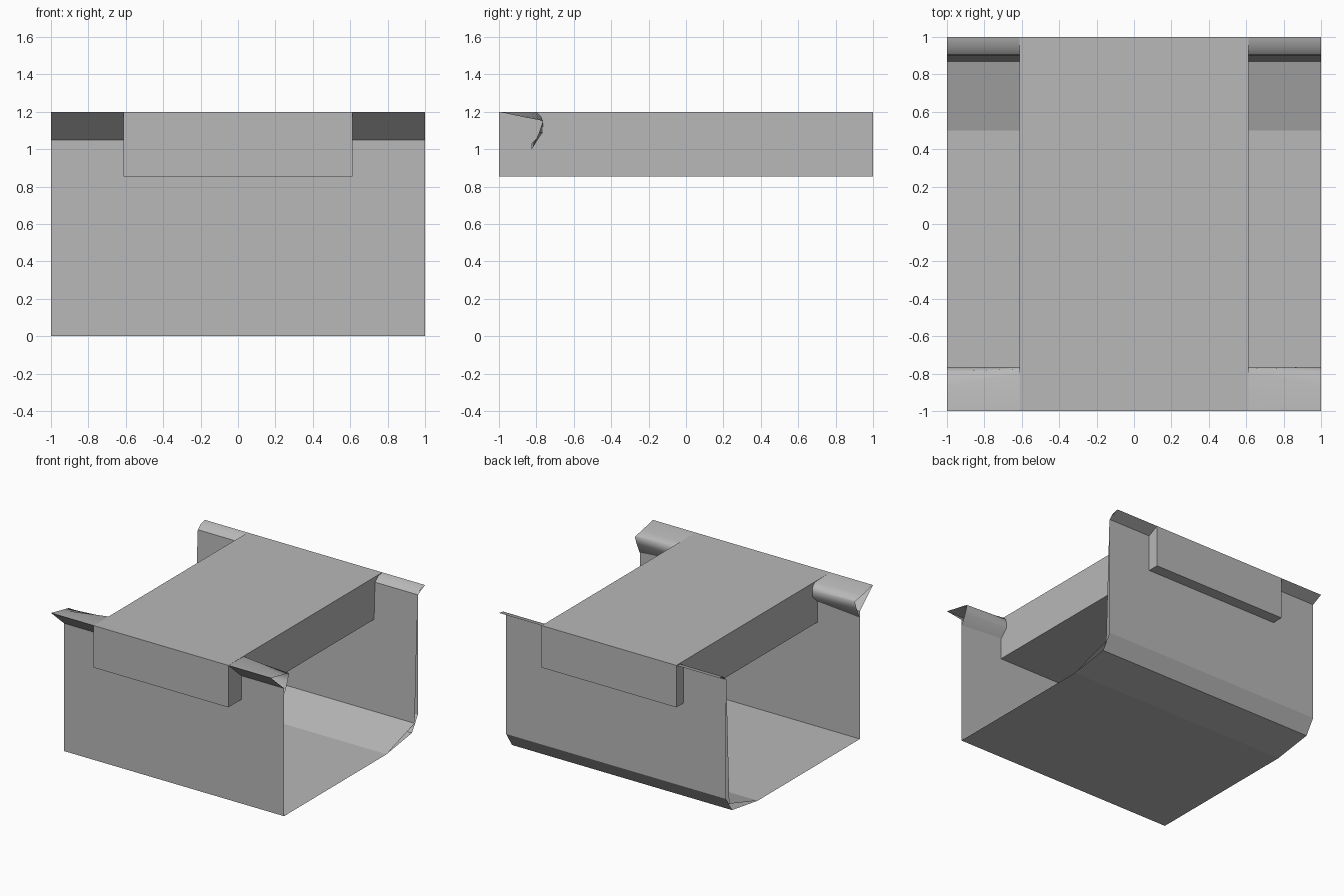
import bpy
import math

cube = bpy.data.objects.get("Cube")
if cube:
    bpy.data.objects.remove(cube, do_unlink=True)

# One plain mid grey for everything
grey = bpy.data.materials.new("plain_grey")
grey.use_nodes = True
colour = (0.48, 0.48, 0.48, 1)
grey.diffuse_color = colour
grey.node_tree.nodes["Principled BSDF"].inputs["Base Color"].default_value = colour


def add_object(name, verts, faces, smooth_angle=None):
    mesh = bpy.data.meshes.new(name)
    mesh.from_pydata(verts, [], faces)
    mesh.materials.append(grey)
    obj = bpy.data.objects.new(name, mesh)
    bpy.context.collection.objects.link(obj)
    if smooth_angle:
        bpy.ops.object.select_all(action='DESELECT')
        obj.select_set(True)
        bpy.context.view_layer.objects.active = obj
        bpy.ops.object.shade_smooth_by_angle(angle=math.radians(smooth_angle))


def loft_sheet(name, x0, profile0, x1, profile1, smooth_angle=None):
    """Thin sheet between two (y, z) profiles lying at x0 and x1."""
    n = len(profile0)
    verts = [(x0, y, z) for y, z in profile0] + [(x1, y, z) for y, z in profile1]
    faces = [(i, i + 1, n + i + 1, n + i) for i in range(n - 1)]
    if x0 > x1:
        faces = [f[::-1] for f in faces]
    add_object(name, verts, faces, smooth_angle)


# Folded tray: front wall, floor, rounded back corner and back wall
tray = [(-0.83, 1.05), (-0.83, 0), (0.5, 0), (0.83, 0.05),
        (0.907, 0.17), (0.907, 1.155)]
loft_sheet("folded_tray", -1, tray, 1, tray)

# Inner lining of the back corner and back wall
lining = [(0.5, 0.002), (0.865, 0.115), (0.904, 1.15)]
loft_sheet("back_lining", -1, lining, 1, lining)

# Solid bar resting across both walls
half_width = 0.612
bpy.ops.mesh.primitive_cube_add(size=1, location=(0, 0, 1.0275))
bar = bpy.context.object
bar.name = "cross_bar"
bar.scale = (2 * half_width, 2, 0.345)
bpy.ops.object.transform_apply(location=False, rotation=False, scale=True)
bar.data.materials.append(grey)

# Lips on either side of the bar
front_slope = [(-0.83, 1.05), (-1, 1.2)]
roll_inner = [(-1, 1.2), (-0.8, 1.197), (-0.775, 1.175), (-0.765, 1.14),
              (-0.767, 1.09), (-0.825, 1.03)]
roll_outer = [(-1, 1.2), (-0.86, 1.17), (-0.79, 1.157), (-0.765, 1.15),
              (-0.785, 1.09), (-0.825, 1.0)]
back_top = [(0.907, 1.155), (0.945, 1.19), (1, 1.2)]
back_underside = [(1, 1.2), (0.907, 1.155)]
for side, sign in (("left", 1), ("right", -1)):
    inner, outer = sign * half_width, sign
    loft_sheet(f"front_lip_slope_{side}", inner, front_slope, outer, front_slope)
    loft_sheet(f"front_lip_roll_{side}", inner, roll_inner, outer, roll_outer, 60)
    loft_sheet(f"back_lip_top_{side}", inner, back_top, outer, back_top, 50)
    loft_sheet(f"back_lip_underside_{side}", inner, back_underside, outer, back_underside)
